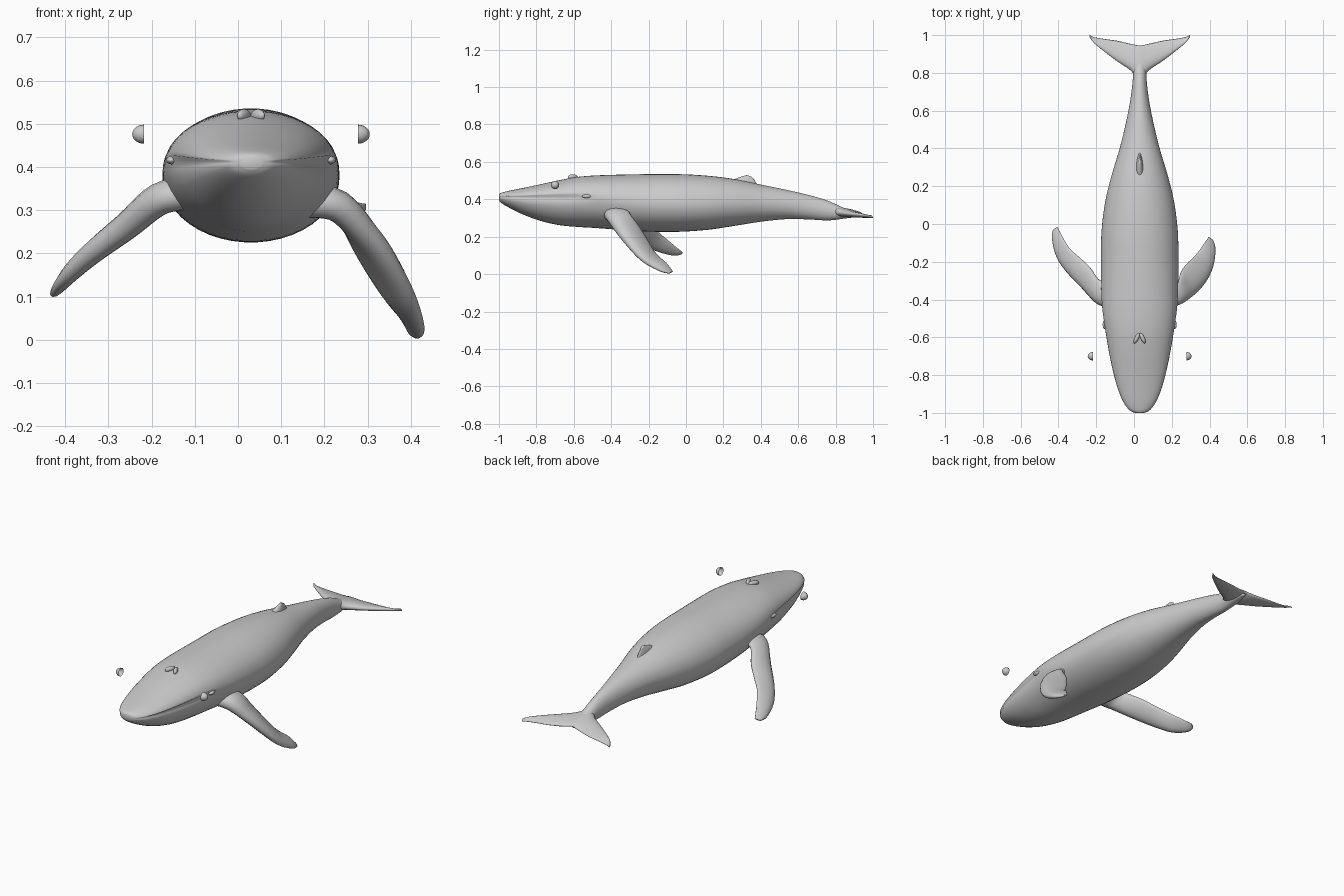
import bpy, bmesh, math
from mathutils import Vector, Matrix

if "Cube" in bpy.data.objects:
    bpy.data.objects.remove(bpy.data.objects["Cube"])

CX = 0.03  # the body's centre line


def spline(rows, steps=5):
    """Catmull-Rom resampling of rows of numbers."""
    out = []
    for i in range(len(rows) - 1):
        a, b = rows[max(i - 1, 0)], rows[i]
        c, d = rows[i + 1], rows[min(i + 2, len(rows) - 1)]
        for k in range(steps):
            t = k / steps
            out.append([0.5 * (2 * q + (r - p) * t + (2 * p - 5 * q + 4 * r - s) * t * t
                               + (3 * q - p - 3 * r + s) * t ** 3)
                        for p, q, r, s in zip(a, b, c, d)])
    out.append(list(rows[-1]))
    return out


def finish(name, bm):
    bmesh.ops.recalc_face_normals(bm, faces=bm.faces)
    for f in bm.faces:
        f.smooth = True
    me = bpy.data.meshes.new(name)
    bm.to_mesh(me)
    bm.free()
    ob = bpy.data.objects.new(name, me)
    bpy.context.collection.objects.link(ob)
    return ob


def loft(name, rings):
    bm = bmesh.new()
    vs = [[bm.verts.new(p) for p in r] for r in rings]
    n = len(rings[0])
    for a, b in zip(vs, vs[1:]):
        for i in range(n):
            j = (i + 1) % n
            bm.faces.new((a[i], a[j], b[j], b[i]))
    bm.faces.new(vs[0])
    bm.faces.new(vs[-1][::-1])
    return finish(name, bm)


def blade(name, rows):
    """Fin from rows of leading point, trailing point and thickness."""
    rows = spline(rows)
    mids = [(Vector(r[:3]) + Vector(r[3:6])) / 2 for r in rows]
    rings = []
    for i, r in enumerate(rows):
        lead, trail = Vector(r[:3]), Vector(r[3:6])
        axis = mids[min(i + 1, len(mids) - 1)] - mids[max(i - 1, 0)]
        side = (trail - lead).cross(axis).normalized()
        ring = []
        for k in range(16):
            a = 2 * math.pi * k / 16
            c = math.cos(a)
            ring.append(mids[i] + (lead - trail) * 0.5 * c
                        + side * r[6] * 0.5 * math.sin(a) * (1 + 0.35 * c))
        rings.append(ring)
    return loft(name, rings)


# Body: y, half width, top z, widest z, bottom z, mouth groove depth
body = [
    (-1.0, .025, .428, .411, .395, .02),
    (-.985, .055, .436, .412, .378, .06),
    (-.94, .088, .447, .413, .352, .08),
    (-.87, .117, .461, .414, .318, .08),
    (-.78, .142, .480, .415, .285, .08),
    (-.68, .163, .502, .415, .262, .07),
    (-.58, .180, .520, .415, .252, .05),
    (-.48, .194, .528, .410, .246, .0),
    (-.36, .203, .532, .395, .237, .0),
    (-.20, .205, .535, .380, .227, .0),
    (-.04, .202, .535, .375, .226, .0),
    (.12, .182, .526, .376, .237, .0),
    (.26, .148, .508, .380, .258, .0),
    (.40, .106, .479, .380, .280, .0),
    (.54, .072, .450, .370, .294, .0),
    (.66, .049, .422, .355, .292, .0),
    (.76, .037, .392, .338, .287, .0),
    (.84, .032, .356, .324, .296, .0),
    (.93, .012, .328, .319, .308, .0),
]
angles = [0, 6, 12] + list(range(22, 159, 8)) + [168, 174, 180, 186, 192] \
    + list(range(202, 339, 8)) + [348, 354]
rings = []
for y, w, top, mid, bot, groove in spline(body, 4):
    ring = []
    for deg in angles:
        a = math.radians(deg)
        s = math.sin(a)
        g = 1 - groove * (1 if deg in (0, 180) else 0.5 if deg in (354, 186) else 0)
        h = top - mid if s > 0 else mid - bot
        ring.append((CX + w * math.cos(a) * g, y, mid + h * s))
    rings.append(ring)
loft("body", rings)

# Flippers, posed differently on each side
blade("flipper_right", [
    (.15, -.44, .31, .15, -.30, .34, .07),
    (.23, -.43, .30, .235, -.30, .325, .07),
    (.325, -.37, .225, .25, -.25, .255, .06),
    (.385, -.30, .14, .28, -.21, .19, .05),
    (.417, -.23, .07, .33, -.16, .11, .04),
    (.43, -.14, .018, .37, -.105, .06, .025),
    (.42, -.09, .004, .395, -.07, .015, .01)])
blade("flipper_left", [
    (-.10, -.44, .33, -.10, -.30, .36, .07),
    (-.177, -.43, .315, -.185, -.295, .345, .07),
    (-.27, -.34, .245, -.237, -.225, .295, .06),
    (-.357, -.25, .18, -.29, -.175, .25, .05),
    (-.408, -.17, .13, -.34, -.13, .21, .04),
    (-.432, -.08, .103, -.38, -.065, .155, .025),
    (-.43, -.035, .103, -.405, -.016, .115, .01)])

# Tail fluke, mirrored about the centre line
half = [(0, .75, .945, .335, .045), (.045, .81, .953, .327, .04),
        (.12, .862, .970, .32, .028), (.19, .915, .980, .316, .02),
        (.24, .957, .989, .313, .012), (.265, .99, 1.0, .311, .005)]
full = [(-u, *r) for u, *r in half[:0:-1]] + half
blade("tail_fluke", [(CX + u, l, z + .004, CX + u, t, z - .012, th)
                     for u, l, t, z, th in full])

# Dorsal fin
blade("dorsal_fin", [(CX, l, z, CX, t, z - .01, th) for l, t, z, th in
                     [(.16, .44, .45, .06), (.22, .385, .485, .045),
                      (.27, .367, .512, .028), (.325, .352, .53, .01)]])


def ellipsoid(name, loc, size, turn=0.0):
    bm = bmesh.new()
    bmesh.ops.create_uvsphere(bm, u_segments=16, v_segments=10, radius=1)
    bm.transform(Matrix.Translation(loc) @ Matrix.Rotation(turn, 4, 'Z')
                 @ Matrix.Diagonal((*size, 1)))
    return finish(name, bm)


for s, side in ((-1, "left"), (1, "right")):
    # Blowhole ridges and eyelid folds
    ellipsoid("blowhole_" + side, (CX + s * .016, -.605, .519), (.011, .03, .015), s * .45)
    ellipsoid("eyelid_" + side, (CX + s * .183, -.53, .416), (.013, .026, .01), s * .1)
    # Eyes: half domes standing clear of the head
    bm = bmesh.new()
    bmesh.ops.create_uvsphere(bm, u_segments=20, v_segments=12, radius=1)
    bmesh.ops.delete(bm, geom=[v for v in bm.verts if v.co.z < -0.01], context='VERTS')
    bm.transform(Matrix.Translation((CX + s * .248, -.70, .476))
                 @ Matrix.Rotation(s * math.pi / 2, 4, 'Y')
                 @ Matrix.Diagonal((.022, .022, .027, 1)))
    finish("eye_" + side, bm)
